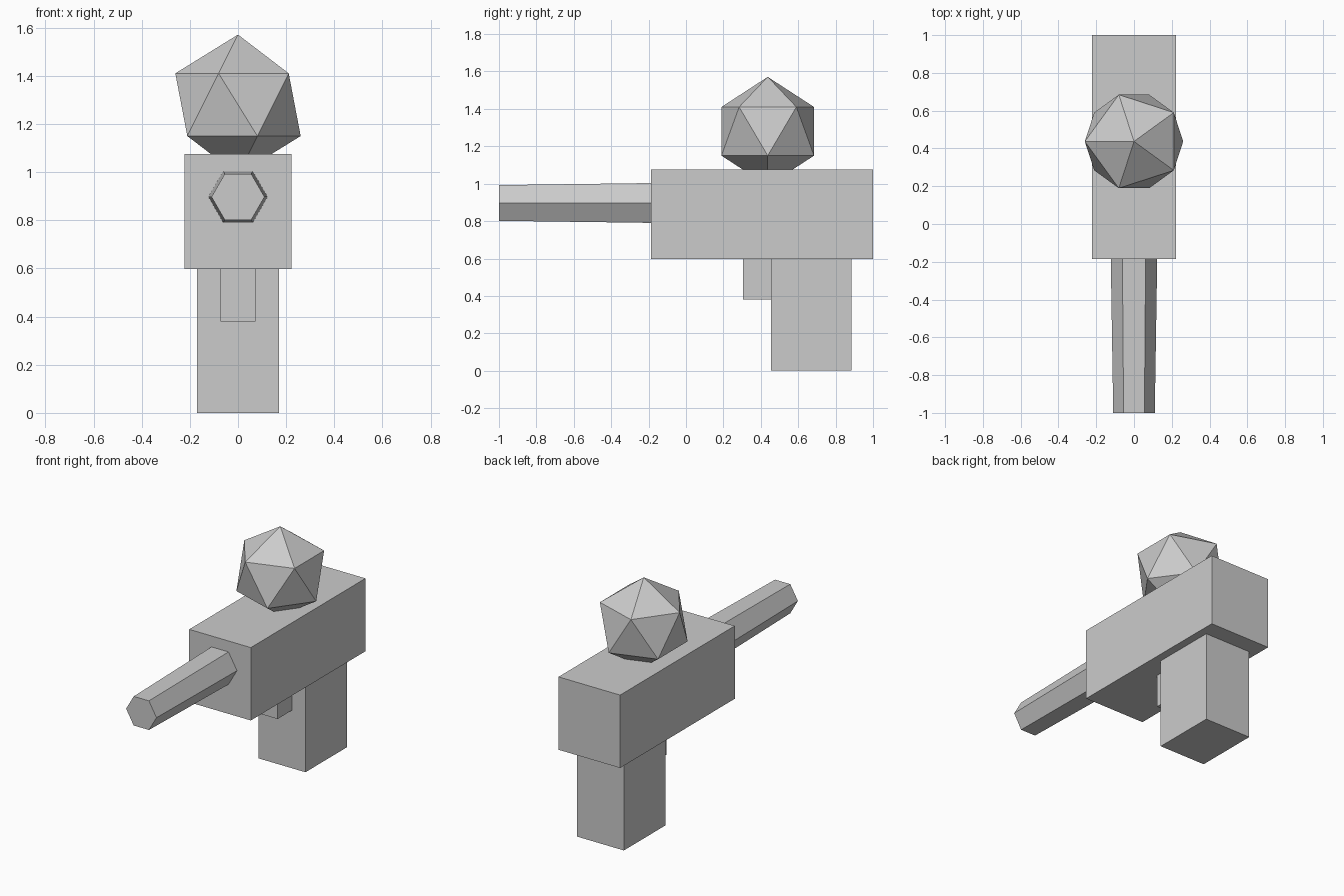
import bpy
import math

cube = bpy.data.objects.get("Cube")
if cube:
    bpy.data.objects.remove(cube, do_unlink=True)

# Single flat grey
grey = bpy.data.materials.new("light_grey")
grey.use_nodes = True
colour = (0.6, 0.6, 0.6, 1)
grey.diffuse_color = colour
for node in grey.node_tree.nodes:
    if node.type == "BSDF_PRINCIPLED":
        node.inputs["Base Color"].default_value = colour


def finish(name):
    """Name the active object, bake its transform and colour it."""
    part = bpy.context.object
    part.name = name
    bpy.ops.object.transform_apply(location=False, rotation=True, scale=True)
    part.data.materials.clear()
    part.data.materials.append(grey)
    return part


def box(name, half_width, y_range, z_range):
    """Box centred on x = 0 spanning the given depth and height."""
    (y0, y1), (z0, z1) = y_range, z_range
    bpy.ops.mesh.primitive_cube_add(size=1, location=(0, (y0 + y1) / 2, (z0 + z1) / 2))
    bpy.context.object.scale = (2 * half_width, y1 - y0, z1 - z0)
    return finish(name)


# Body, grip and trigger
box("body", 0.223, (-0.186, 1), (0.598, 1.075))
box("grip", 0.17, (0.455, 0.885), (0, 0.6))
box("trigger", 0.073, (0.305, 0.457), (0.38, 0.6))

# Six-sided barrel, tapering towards the muzzle
front, back = -1, -0.18
bpy.ops.mesh.primitive_cone_add(
    vertices=6, radius1=0.123, radius2=0.11, depth=back - front,
    location=(0, (front + back) / 2, 0.897),
    rotation=(math.pi / 2, 0, 0))
barrel = bpy.context.object
# Put corners at the left and right, flats at the top and bottom
barrel.rotation_euler = (math.pi / 2, math.pi / 6, 0)
finish("barrel")

# Faceted ball sunk into the top of the body
bpy.ops.mesh.primitive_ico_sphere_add(
    subdivisions=1, radius=0.291, location=(0, 0.437, 1.28),
    rotation=(0, 0, math.pi))
finish("top_ball")
